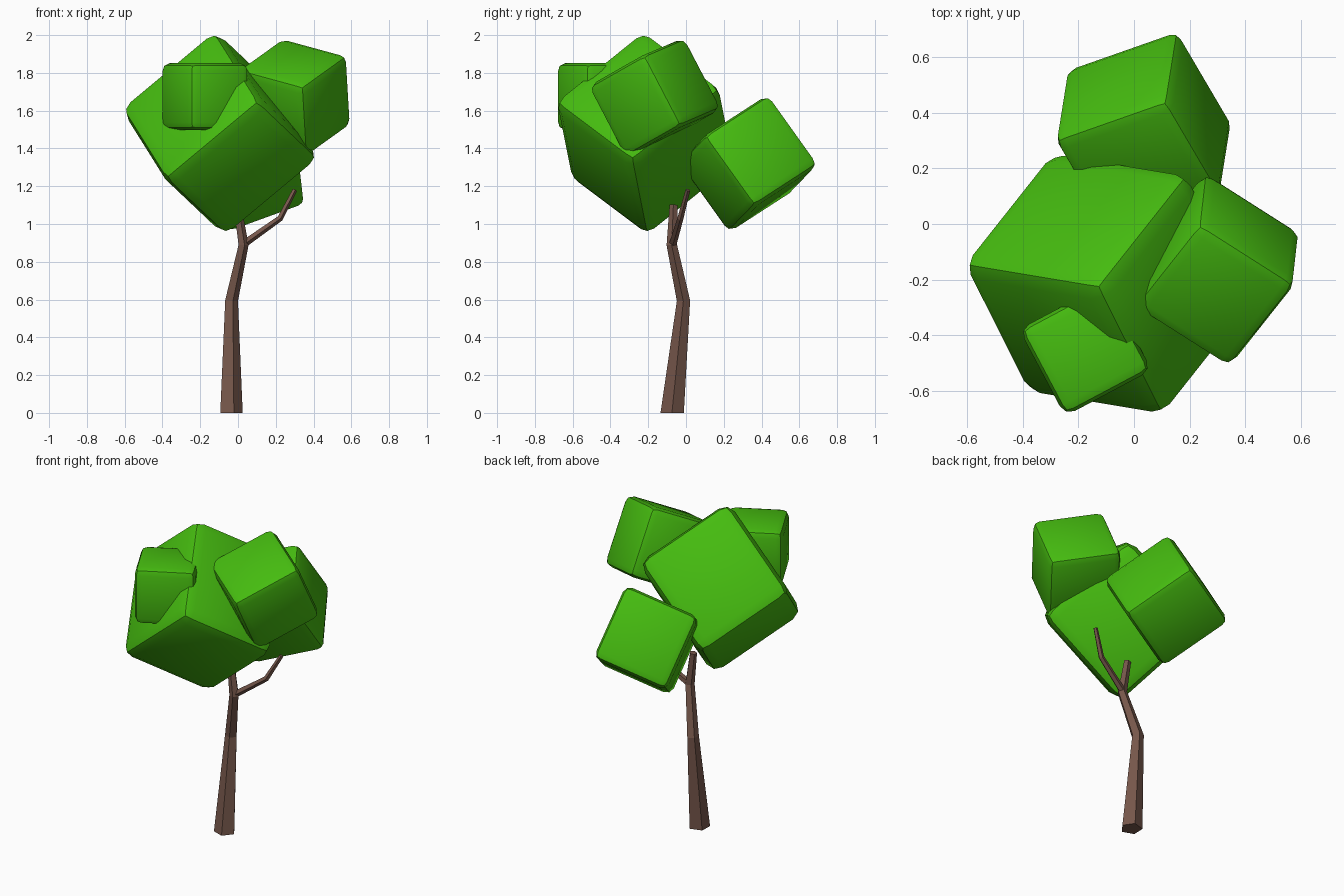
import bpy, bmesh, math
from mathutils import Vector, Matrix

if "Cube" in bpy.data.objects:
    bpy.data.objects.remove(bpy.data.objects["Cube"])


def material(name, rgb):
    m = bpy.data.materials.new(name)
    m.diffuse_color = (*rgb, 1)
    m.use_nodes = True
    m.node_tree.nodes["Principled BSDF"].inputs["Base Color"].default_value = m.diffuse_color
    return m


green = material("leaf green", (0.06, 0.50, 0.005))
brown = material("bark brown", (0.18, 0.095, 0.07))


def finish(bm, name, mat, smooth):
    bmesh.ops.recalc_face_normals(bm, faces=bm.faces[:])
    me = bpy.data.meshes.new(name)
    bm.to_mesh(me)
    bm.free()
    me.materials.append(mat)
    for p in me.polygons:
        p.use_smooth = smooth
    if smooth:
        me.set_sharp_from_angle(angle=math.radians(30))
    ob = bpy.data.objects.new(name, me)
    bpy.context.collection.objects.link(ob)
    return ob


def leaf_block(name, center, half, u, v, bevel):
    """Rounded box whose first two axes point along u and v."""
    u = Vector(u).normalized()
    v = Vector(v)
    v = (v - u * v.dot(u)).normalized()
    w = u.cross(v)
    bm = bmesh.new()
    bmesh.ops.create_cube(bm, size=2)
    bmesh.ops.scale(bm, vec=half, verts=bm.verts[:])
    bmesh.ops.bevel(bm, geom=bm.edges[:], offset=bevel, segments=2,
                    profile=0.5, affect='EDGES')
    rot = Matrix((u, v, w)).transposed().to_4x4()
    bm.transform(Matrix.Translation(center) @ rot)
    finish(bm, name, green, True)


def limb(name, points, radii, level_base=False):
    """Tapered five-sided tube along a bent path."""
    pts = [Vector(p) for p in points]
    bm = bmesh.new()
    rings = []
    for i, (p, r) in enumerate(zip(pts, radii)):
        a = (p - pts[max(i - 1, 0)]).normalized()
        b = (pts[min(i + 1, len(pts) - 1)] - p).normalized()
        t = Vector((0, 0, 1)) if level_base and i == 0 else a + b
        q = Vector((0, 0, 1)).rotation_difference(t)
        ring = []
        for k in range(5):
            ang = math.radians(-74 + 72 * k)
            ring.append(bm.verts.new(
                p + q @ Vector((r * math.cos(ang), r * math.sin(ang), 0))))
        rings.append(ring)
    for lo, hi in zip(rings, rings[1:]):
        for k in range(5):
            n = (k + 1) % 5
            bm.faces.new((lo[k], lo[n], hi[n], hi[k]))
    bm.faces.new(rings[0][::-1])
    bm.faces.new(rings[-1])
    finish(bm, name, brown, False)


# Trunk with its short upper end, and the side branch
limb("trunk",
     [(-0.04, -0.0725, 0), (-0.037, -0.013, 0.595), (0.027, -0.075, 0.89),
      (-0.005, -0.066, 1.10)],
     [0.065, 0.037, 0.029, 0.022], level_base=True)
limb("side_branch",
     [(0.03, -0.07, 0.895), (0.222, -0.03, 1.03), (0.3, 0.01, 1.18)],
     [0.021, 0.017, 0.013])

# Foliage blocks
leaf_block("main_foliage", (-0.095, -0.215, 1.48), (0.335, 0.335, 0.315),
           (-0.762, 0.127, -0.635), (0.343, -0.721, -0.60), 0.07)
leaf_block("front_foliage", (-0.175, -0.453, 1.675), (0.177, 0.177, 0.177),
           (0.883, 0.469, 0), (-0.469, 0.883, 0), 0.04)
leaf_block("right_foliage", (0.30, -0.165, 1.67), (0.215, 0.215, 0.215),
           (0.33, -0.21, -0.09), (-0.24, -0.28, -0.16), 0.045)
leaf_block("back_foliage", (0.035, 0.33, 1.32), (0.232, 0.232, 0.232),
           (0.04, 0.25, -0.35), (0.20, -0.32, -0.24), 0.045)
